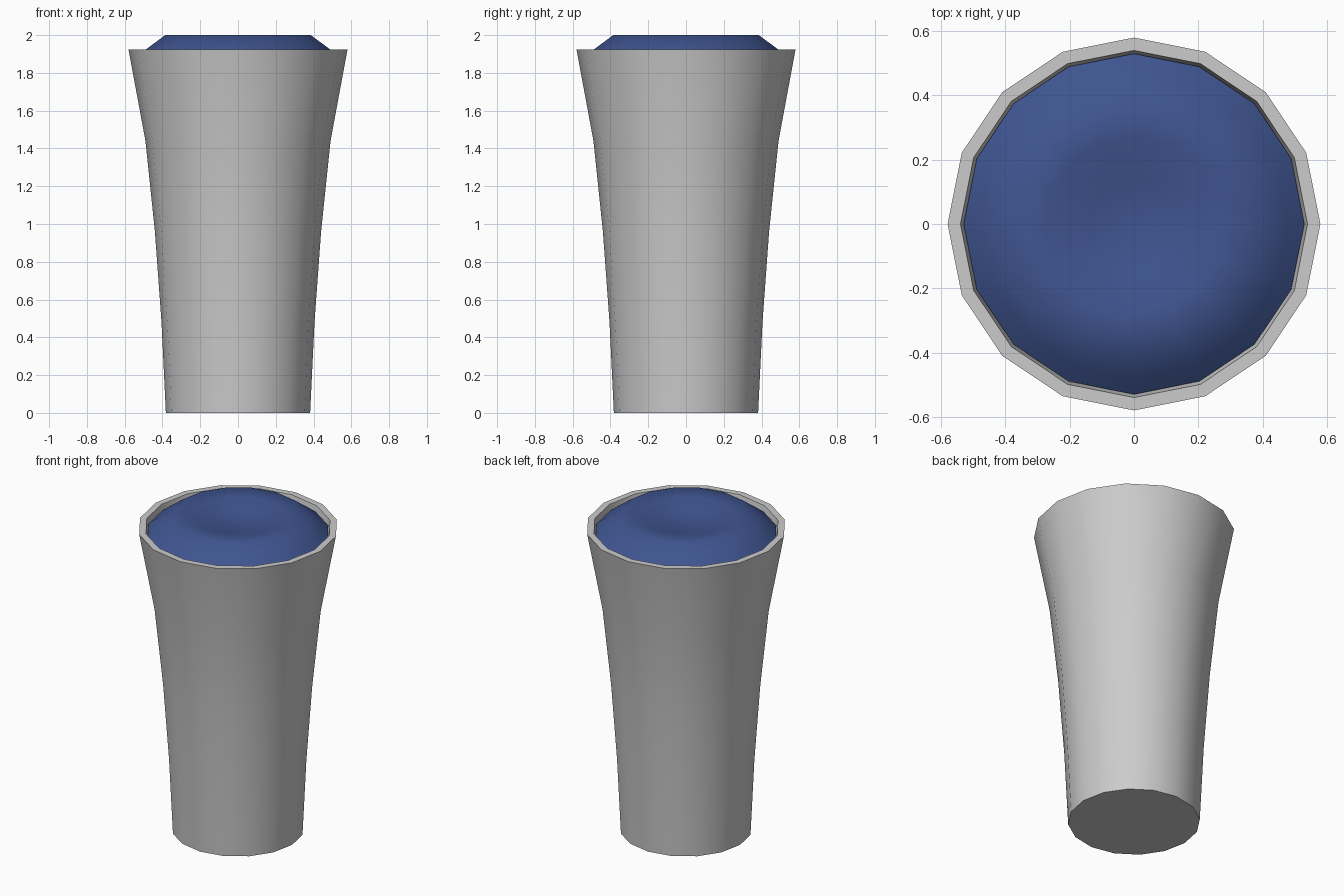
import bpy, bmesh, math

if "Cube" in bpy.data.objects:
    bpy.data.objects.remove(bpy.data.objects["Cube"])

SIDES = 16


def lathe(name, profile, angle=40):
    """Revolve a (radius, z) profile about z; radius 0 makes a pole."""
    bm = bmesh.new()
    rings = []
    for r, z in profile:
        if r == 0:
            rings.append([bm.verts.new((0, 0, z))] * SIDES)
        else:
            rings.append([bm.verts.new((r * math.cos(2 * math.pi * i / SIDES),
                                        r * math.sin(2 * math.pi * i / SIDES), z))
                          for i in range(SIDES)])
    for a, b in zip(rings, rings[1:]):
        for i in range(SIDES):
            j = (i + 1) % SIDES
            bm.faces.new(list(dict.fromkeys((a[i], a[j], b[j], b[i]))))
    bmesh.ops.recalc_face_normals(bm, faces=bm.faces)
    mesh = bpy.data.meshes.new(name)
    bm.to_mesh(mesh)
    bm.free()
    obj = bpy.data.objects.new(name, mesh)
    bpy.context.collection.objects.link(obj)
    bpy.ops.object.select_all(action='DESELECT')
    obj.select_set(True)
    bpy.context.view_layer.objects.active = obj
    bpy.ops.object.shade_smooth_by_angle(angle=math.radians(angle))
    return obj


# Flared cup: outer wall, rim, inner wall and floor
lathe("cup", [(0, 0), (0.382, 0), (0.405, 0.48), (0.44, 0.96), (0.49, 1.44),
              (0.58, 1.925), (0.54, 1.925), (0.45, 1.44), (0.40, 0.96),
              (0.365, 0.48), (0.342, 0.06), (0, 0.06)])

# Domed contents with a shallow dimple, filling the cup
contents = lathe("contents", [(0, 0.07), (0.335, 0.07), (0.36, 0.48), (0.395, 0.96),
                              (0.445, 1.44), (0.53, 1.89), (0.48, 1.93),
                              (0.385, 2.0), (0.27, 1.995), (0.14, 1.96), (0, 1.945)], 60)
blue = bpy.data.materials.new("blue")
blue.diffuse_color = (0.05, 0.09, 0.28, 1)
blue.use_nodes = True
blue.node_tree.nodes["Principled BSDF"].inputs["Base Color"].default_value = blue.diffuse_color
contents.data.materials.append(blue)
